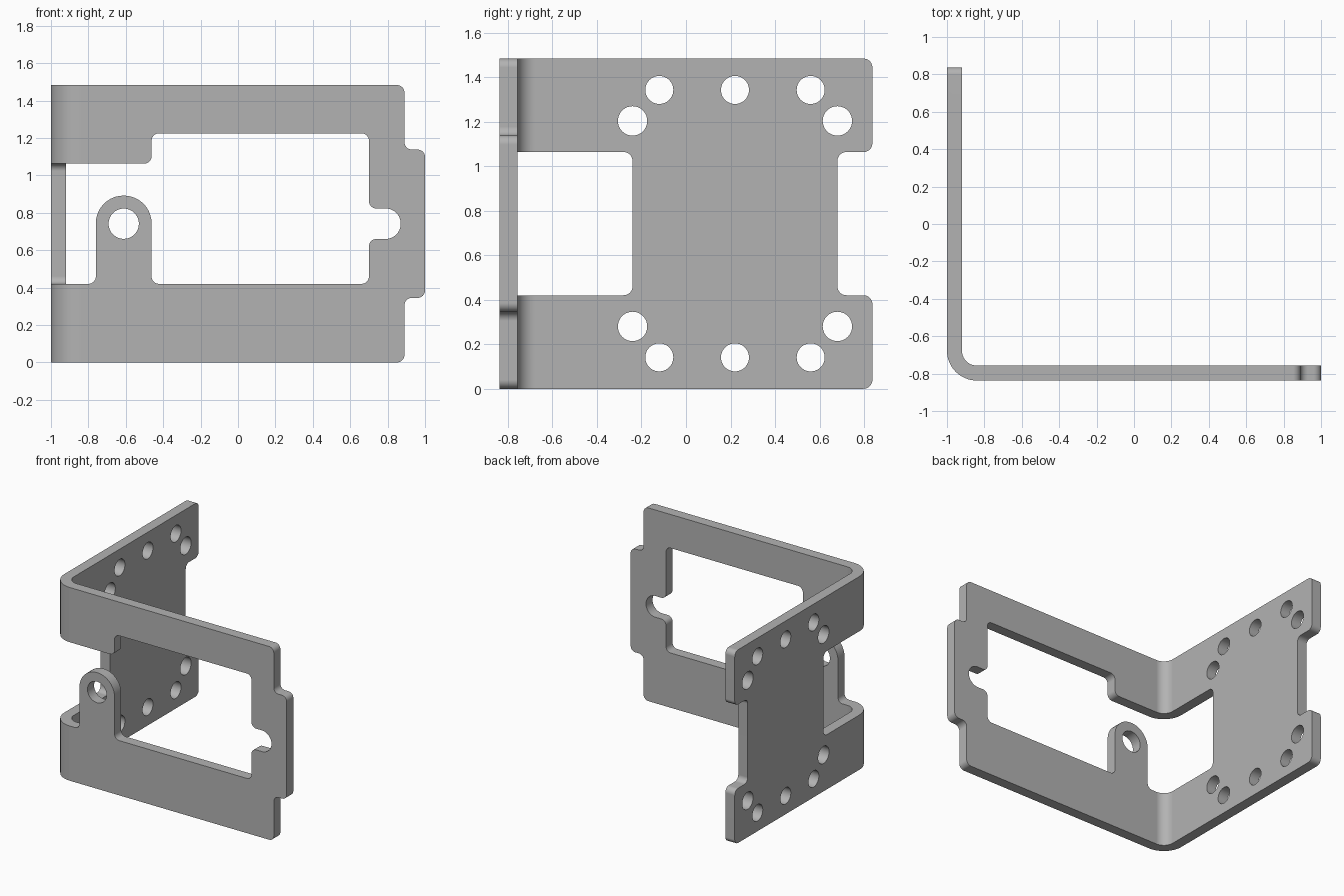
import bpy, bmesh, math
from mathutils import Vector

if "Cube" in bpy.data.objects:
    bpy.data.objects.remove(bpy.data.objects["Cube"])

H = 1.483            # height
D = 0.837            # half depth
T = 0.08             # sheet thickness
R = 0.04             # small corner radius
LOW, HIGH = 0.42, H - 0.42   # side opening limits


def rounded(points, steps=10):
    """Round each (u, v, radius) corner of a closed outline."""
    out = []
    for i, (u, v, r) in enumerate(points):
        p = Vector((u, v))
        if r == 0:
            out.append(p)
            continue
        a = (Vector(points[i - 1][:2]) - p).normalized()
        b = (Vector(points[(i + 1) % len(points)][:2]) - p).normalized()
        half = a.angle(b) / 2
        centre = p + (a + b).normalized() * r / math.sin(half)
        reach = r / math.tan(half)
        start, end = p + a * reach - centre, p + b * reach - centre
        sweep = math.pi - 2 * half
        for k in range(steps + 1):
            t = k / steps
            out.append(centre + (start * math.sin((1 - t) * sweep)
                                 + end * math.sin(t * sweep)) / math.sin(sweep))
    return out


def circle(u, v, r, n=40):
    return [Vector((u + r * math.cos(math.tau * k / n),
                    v + r * math.sin(math.tau * k / n))) for k in range(n)]


def extrude(name, outline, axis, lo, hi):
    """Prism along an axis; the outline lies in the other two axes."""
    def place(p, w):
        return {"x": (w, p.x, p.y), "y": (p.x, w, p.y), "z": (p.x, p.y, w)}[axis]
    bm = bmesh.new()
    face = bm.faces.new([bm.verts.new(place(p, lo)) for p in outline])
    grown = bmesh.ops.extrude_face_region(bm, geom=[face])
    for v in grown["geom"]:
        if isinstance(v, bmesh.types.BMVert):
            v.co["xyz".index(axis)] = hi
    bmesh.ops.recalc_face_normals(bm, faces=bm.faces)
    mesh = bpy.data.meshes.new(name)
    bm.to_mesh(mesh)
    bm.free()
    ob = bpy.data.objects.new(name, mesh)
    bpy.context.collection.objects.link(ob)
    return ob


def carve(target, cutter, operation="DIFFERENCE"):
    cutter.hide_render = True
    mod = target.modifiers.new("carve", "BOOLEAN")
    mod.operation, mod.solver, mod.object = operation, "EXACT", cutter
    bpy.context.view_layer.objects.active = target
    bpy.ops.object.modifier_apply(modifier=mod.name)
    bpy.data.objects.remove(cutter)


def mirrored(lower):
    """Complete an outline that is symmetric about mid height."""
    return lower + [(u, H - v, r) for u, v, r in reversed(lower)]


# Bent sheet: L section with a rounded bend
bracket = extrude("bent_bracket", rounded([
    (-1, 1.1, 0), (-1, -D, 2 * T), (1.2, -D, 0),
    (1.2, T - D, 0), (T - 1, T - D, T), (T - 1, 1.1, 0)], 16), "z", -0.1, H + 0.1)

# Outer outlines of the front plate and the side plate
front = mirrored([(-1.2, 0, 0), (0.89, 0, R), (0.89, 0.345, R), (1, 0.345, R)])
carve(bracket, extrude("front_outline", rounded(front), "y", -1.2, 1.3), "INTERSECT")
side = mirrored([(-1.2, 0, 0), (D, 0, R), (D, LOW, R), (0.68, LOW, R)])
carve(bracket, extrude("side_outline", rounded(side), "x", -1.3, 1.3), "INTERSECT")

# Front window, leaving the upright tab and the keyhole slot
tab_l, tab_r, tab_top = -0.76, -0.462, 0.892
window = [(-1.2, LOW, 0), (tab_l, LOW, R), (tab_l, tab_top, 0.148),
          (tab_r, tab_top, 0.148), (tab_r, LOW, R),
          (0.7, LOW, R), (0.7, 0.66, R), (0.87, 0.66, 0.081),
          (0.87, H - 0.66, 0.081), (0.7, H - 0.66, R),
          (0.7, 1.225, R), (tab_r, 1.225, R), (tab_r, HIGH, R), (-1.2, HIGH, 0)]
carve(bracket, extrude("window_cutter", rounded(window), "y", -1, -0.7))

# Side opening running through the bend
opening = mirrored([(-0.75, LOW, 0), (-0.24, LOW, R)])
carve(bracket, extrude("opening_cutter", rounded(opening), "x", -1.2, -0.83))

# Tab hole and side plate holes
carve(bracket, extrude("tab_hole", circle(-0.611, H / 2, 0.081), "y", -1, -0.7))
holes = [(-0.24, 0.28, 0.066), (-0.12, 0.141, 0.063), (0.22, 0.141, 0.063),
         (0.56, 0.141, 0.063), (0.68, 0.28, 0.066)]
for y, z, r in holes:
    for height in (z, H - z):
        carve(bracket, extrude("side_hole", circle(y, height, r), "x", -1.2, -0.8))

# Material
grey = bpy.data.materials.new("plain grey")
grey.use_nodes = True
colour = (0.45, 0.45, 0.45, 1)
grey.diffuse_color = colour
grey.node_tree.nodes["Principled BSDF"].inputs["Base Color"].default_value = colour
bracket.data.materials.clear()
bracket.data.materials.append(grey)

# Smooth bends and corners, crisp sheet edges
bpy.ops.object.select_all(action="DESELECT")
bracket.select_set(True)
bpy.context.view_layer.objects.active = bracket
bpy.ops.object.shade_smooth_by_angle(angle=math.radians(30))
weighted = bracket.modifiers.new("weighted normals", "WEIGHTED_NORMAL")
weighted.keep_sharp = True
